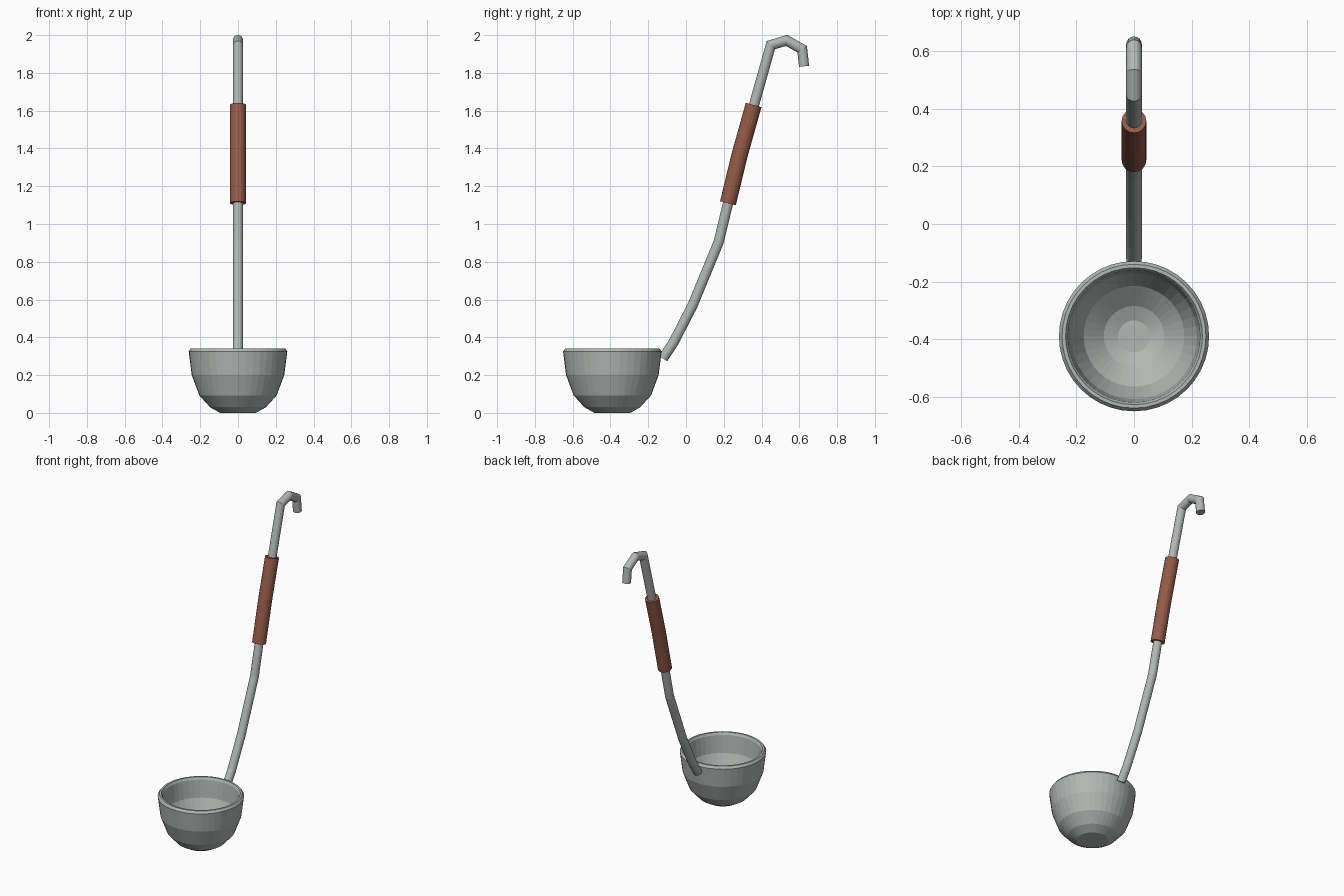
import bpy, bmesh, math
from mathutils import Vector

if "Cube" in bpy.data.objects:
    bpy.data.objects.remove(bpy.data.objects["Cube"])


def material(name, rgb):
    m = bpy.data.materials.new(name)
    m.diffuse_color = (*rgb, 1)
    m.use_nodes = True
    m.node_tree.nodes["Principled BSDF"].inputs["Base Color"].default_value = m.diffuse_color
    return m


steel = material("steel grey", (0.45, 0.48, 0.46))
brown = material("brown grip", (0.30, 0.105, 0.065))


def finish(bm, name, mat):
    bmesh.ops.recalc_face_normals(bm, faces=bm.faces[:])
    mesh = bpy.data.meshes.new(name)
    bm.to_mesh(mesh)
    bm.free()
    mesh.materials.append(mat)
    ob = bpy.data.objects.new(name, mesh)
    bpy.context.collection.objects.link(ob)
    return ob


def skin(bm, rings):
    """Bridge consecutive vertex rings and cap both ends."""
    for a, b in zip(rings, rings[1:]):
        n = len(a)
        for i in range(n):
            j = (i + 1) % n
            bm.faces.new((a[i], a[j], b[j], b[i]))
    bm.faces.new(rings[0])
    bm.faces.new(rings[-1])


def lathe(name, profile, y, sides, mat):
    bm = bmesh.new()
    rings = []
    for r, z in profile:
        angles = [2 * math.pi * i / sides for i in range(sides)]
        rings.append([bm.verts.new((r * math.cos(a), y + r * math.sin(a), z)) for a in angles])
    skin(bm, rings)
    return finish(bm, name, mat)


def tube(name, path, radius, sides, mat):
    """Round bar along a (y, z) path with mitred corners."""
    bm = bmesh.new()
    pts = [Vector(p) for p in path]
    rings = []
    for k, p in enumerate(pts):
        d_in = (p - pts[max(k - 1, 0)]).normalized() if k else (pts[1] - p).normalized()
        d_out = (pts[k + 1] - p).normalized() if k < len(pts) - 1 else d_in
        t = (d_in + d_out).normalized()
        side = Vector((-t.y, t.x)) / t.dot(d_in)
        ring = []
        for i in range(sides):
            a = 2 * math.pi * i / sides
            q = p + side * radius * math.sin(a)
            ring.append(bm.verts.new((radius * math.cos(a), q.x, q.y)))
        rings.append(ring)
    skin(bm, rings)
    return finish(bm, name, mat)


# Bowl: outer wall, rolled rim, inner wall and flat inner floor
lathe("bowl", [(0.095, 0.0), (0.148, 0.03), (0.205, 0.093), (0.245, 0.2),
               (0.261, 0.325), (0.25, 0.34), (0.238, 0.34), (0.23, 0.325),
               (0.219, 0.21), (0.175, 0.115), (0.105, 0.055), (0.055, 0.035)],
      -0.39, 40, steel)

# Long bent handle ending in a hanging hook
tube("handle", [(-0.122, 0.288), (-0.065, 0.375), (0.035, 0.57), (0.173, 0.905),
                (0.285, 1.37), (0.36, 1.63), (0.449, 1.947), (0.533, 1.972),
                (0.615, 1.925), (0.625, 1.835)], 0.027, 16, steel)

# Grip sleeve around the upper handle
tube("grip", [(0.222, 1.11), (0.285, 1.37), (0.358, 1.63)], 0.043, 16, brown)
